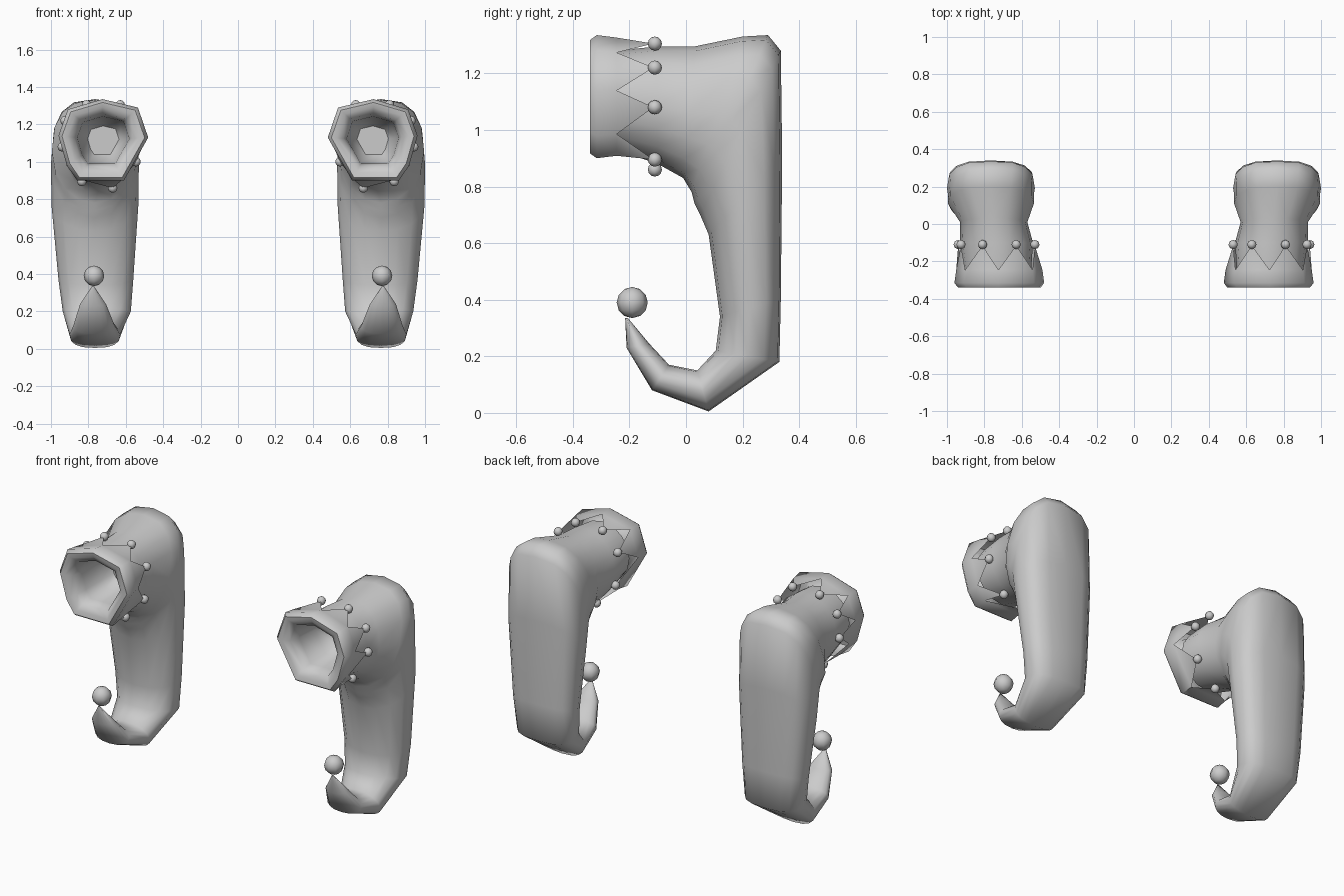
import bpy, bmesh, math
from mathutils import Vector

cube = bpy.data.objects.get("Cube")
if cube:
    bpy.data.objects.remove(cube, do_unlink=True)

grey = bpy.data.materials.new("soft grey")
grey.use_nodes = True
GREY = (0.6, 0.6, 0.6, 1)
grey.diffuse_color = GREY
grey.node_tree.nodes["Principled BSDF"].inputs["Base Color"].default_value = GREY


def loft(bm, rings):
    """Skin consecutive vertex rings with quads."""
    for a, b in zip(rings, rings[1:]):
        n = len(a)
        for i in range(n):
            bm.faces.new((a[i], a[(i + 1) % n], b[(i + 1) % n], b[i]))


def finish(bm, name, side, angle=60):
    """Mirror the left-hand part to its side and make a smooth-shaded object."""
    for v in bm.verts:
        v.co.x *= side
    bmesh.ops.recalc_face_normals(bm, faces=bm.faces)
    mesh = bpy.data.meshes.new(name)
    bm.to_mesh(mesh)
    bm.free()
    mesh.materials.append(grey)
    ob = bpy.data.objects.new(name, mesh)
    bpy.context.collection.objects.link(ob)
    bpy.ops.object.select_all(action='DESELECT')
    ob.select_set(True)
    bpy.context.view_layer.objects.active = ob
    bpy.ops.object.shade_smooth_by_angle(angle=math.radians(angle))


# Boot sections: instep (y, z), sole (y, z), centre x, half width, squareness
SECTIONS = [
    ((-.25, .93), (-.25, 1.28), .73, .18, 1),
    ((-.10, .88), (-.10, 1.295), .735, .195, 1),
    ((-.01, .83), (.03, 1.295), .75, .18, .95),
    ((.02, .78), (.20, 1.33), .765, .23, .8),
    ((.03, .74), (.29, 1.335), .765, .23, .75),
    ((.05, .70), (.335, 1.28), .765, .235, .7),
    ((.08, .63), (.34, .90), .765, .232, .7),
    ((.12, .34), (.335, .40), .76, .2, .7),
    ((.105, .22), (.33, .18), .755, .182, .7),
    ((.04, .15), (.08, .005), .765, .135, .75),
    ((-.06, .17), (-.12, .08), .77, .11, .85),
    ((-.13, .245), (-.21, .23), .775, .07, 1),
    ((-.205, .335), (-.215, .335), .775, .005, 1),
]

# Collar rim corners and the bead on each point between them, as (x, z)
RIM = [(.725, 1.335), (.91, 1.28), (.96, 1.14), (.915, .98),
       (.86, .90), (.61, .90), (.48, 1.13), (.535, 1.29)]
BEADS = [(.81, 1.305), (.925, 1.22), (.94, 1.08), (.835, .895),
         (.67, .86), (.545, 1.0), (.53, 1.2), (.63, 1.305)]
CENTRE = Vector((.72, 1.115))


def signed_power(v, p):
    return math.copysign(abs(v) ** p, v)


def make_boot(side):
    bm = bmesh.new()
    rings = []
    for inner, outer, cx, hw, p in SECTIONS:
        a, b = Vector(inner), Vector(outer)
        mid, half = (a + b) / 2, (b - a) / 2
        ring = []
        for i in range(16):
            t = math.tau * i / 16
            s = math.sin(t)
            q = p if s > 0 else 1          # squarer on the sole side
            yz = mid + half * signed_power(s, q)
            ring.append(bm.verts.new((cx + hw * signed_power(math.cos(t), q), yz.x, yz.y)))
        rings.append(ring)
    loft(bm, rings)
    bm.faces.new(rings[-1])
    finish(bm, "boot_body", side)


def make_collar(side):
    bm = bmesh.new()

    def rim_ring(y, scale):
        pts = [CENTRE + (Vector(c) - CENTRE) * scale for c in RIM]
        return [bm.verts.new((p.x, y, p.y)) for p in pts]

    # Hollow mouth, rolled rim and outer wall
    rings = [rim_ring(y, s) for y, s in
             [(-.05, .35), (-.12, .52), (-.25, .58), (-.31, .65),
              (-.335, .8), (-.34, .92), (-.315, 1), (-.245, .96)]]
    loft(bm, rings)
    bm.faces.new(rings[0])
    # Zigzag points
    last = rings[-1]
    for i, (x, z) in enumerate(BEADS):
        tip = bm.verts.new((x, -.115, z))
        bm.faces.new((last[i], last[(i + 1) % len(last)], tip))
    finish(bm, "zigzag_collar", side)


def make_bead(name, side, centre, radius):
    bm = bmesh.new()
    bmesh.ops.create_uvsphere(bm, u_segments=8, v_segments=6, radius=radius)
    bmesh.ops.translate(bm, verts=bm.verts, vec=centre)
    finish(bm, name, side)


for side, label in ((1, "left"), (-1, "right")):
    make_boot(side)
    make_collar(side)
    for x, z in BEADS:
        make_bead(label + "_collar_bead", side, (x, -.11, z), .025)
    make_bead(label + "_toe_bead", side, (.77, -.19, .39), .055)
